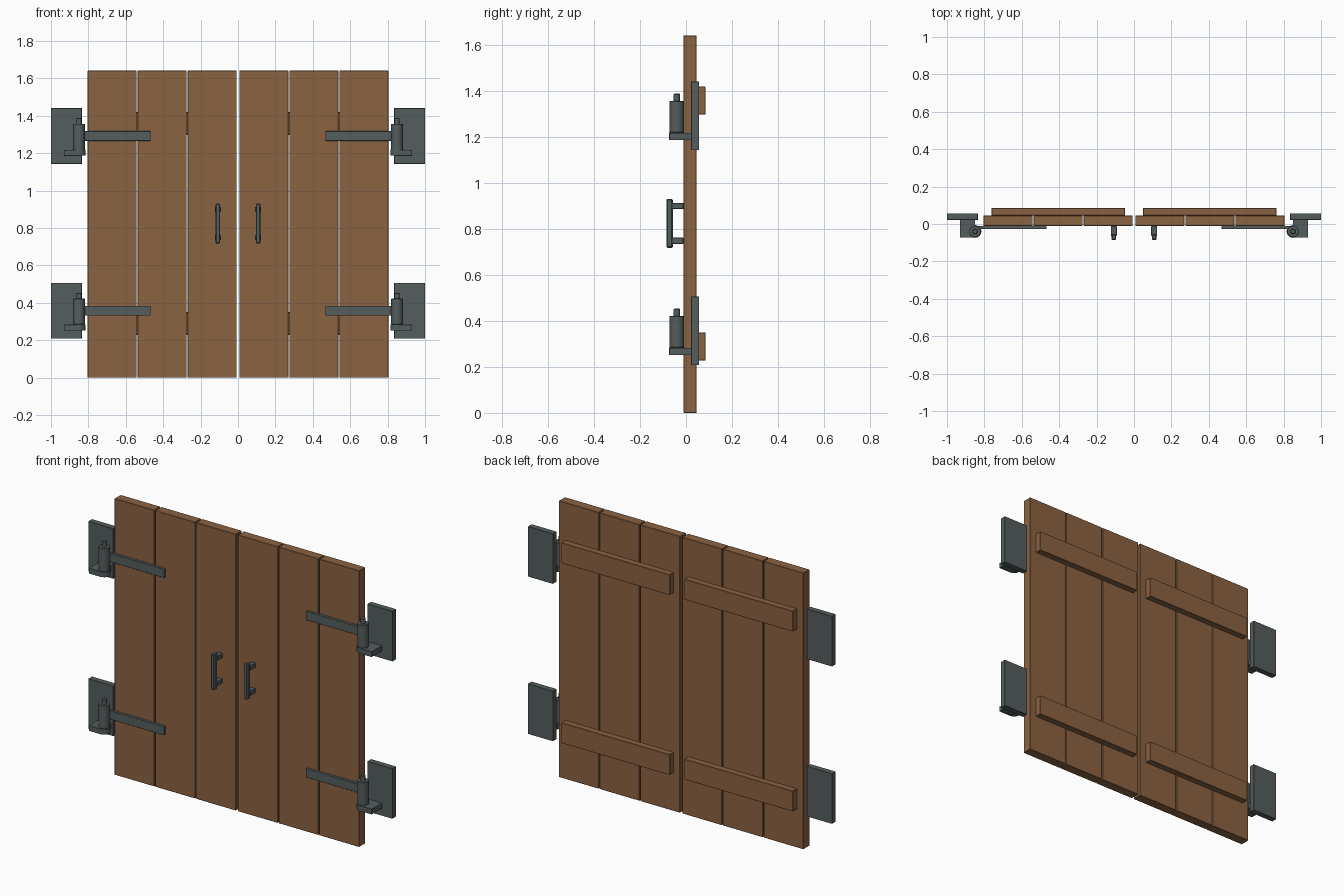
import bpy
from math import radians

if "Cube" in bpy.data.objects:
    bpy.data.objects.remove(bpy.data.objects["Cube"])


def material(name, rgb):
    m = bpy.data.materials.new(name)
    m.diffuse_color = (*rgb, 1)
    m.use_nodes = True
    m.node_tree.nodes["Principled BSDF"].inputs["Base Color"].default_value = m.diffuse_color
    return m


WOOD = material("wood", (0.26, 0.125, 0.055))
IRON = material("iron", (0.09, 0.11, 0.11))


def box(name, x, y, z, mat, bevel=0.0):
    """Box from (min, max) ranges on each axis."""
    lo, hi = zip(*(sorted(r) for r in (x, y, z)))
    bpy.ops.mesh.primitive_cube_add(size=1, location=[(a + b) / 2 for a, b in zip(lo, hi)])
    ob = bpy.context.object
    ob.name = name
    ob.scale = [b - a for a, b in zip(lo, hi)]
    bpy.ops.object.transform_apply(location=False, rotation=False, scale=True)
    ob.data.materials.append(mat)
    if bevel:
        mod = ob.modifiers.new("bevel", "BEVEL")
        mod.width = bevel
        mod.segments = 1
    return ob


def cylinder(name, x, y, z, radius, mat, bevel=0.0):
    bpy.ops.mesh.primitive_cylinder_add(vertices=24, radius=radius, depth=z[1] - z[0],
                                        location=(x, y, (z[0] + z[1]) / 2))
    ob = bpy.context.object
    ob.name = name
    ob.data.materials.append(mat)
    if bevel:
        mod = ob.modifiers.new("bevel", "BEVEL")
        mod.width = bevel
        mod.limit_method = 'ANGLE'
    bpy.ops.object.shade_smooth_by_angle(angle=radians(30))
    return ob


FRONT, BACK = -0.011, 0.046   # faces of the planks
PIN_X, PIN_Y = 0.85, -0.04    # hinge axis

for side, s in (("left", -1), ("right", 1)):
    # door planks
    for i in range(3):
        x0 = 0.007 + i * 0.2675
        box(f"{side}_plank_{i + 1}", (s * x0, s * (x0 + 0.262)), (FRONT, BACK), (0, 1.642), WOOD, 0.002)

    # back battens
    for level, z in (("lower", 0.228), ("upper", 1.297)):
        box(f"{side}_{level}_batten", (s * 0.048, s * 0.762), (BACK, 0.085), (z, z + 0.122), WOOD, 0.002)

    # hinges
    for level, z in (("lower", 0.0), ("upper", 0.935)):
        n = f"{side}_{level}_hinge"
        box(n + "_wall_plate", (s * 0.835, s), (0.022, 0.057), (z + 0.208, z + 0.506), IRON, 0.001)
        box(n + "_bracket", (s * PIN_X, s * 0.93), (-0.073, 0.024), (z + 0.251, z + 0.283), IRON, 0.001)
        cylinder(n + "_bracket_end", s * PIN_X, PIN_Y, (z + 0.253, z + 0.284), 0.034, IRON)
        cylinder(n + "_knuckle", s * PIN_X, PIN_Y, (z + 0.284, z + 0.422), 0.031, IRON, 0.002)
        cylinder(n + "_pin", s * PIN_X, PIN_Y, (z + 0.27, z + 0.453), 0.014, IRON, 0.003)
        box(n + "_strap", (s * 0.467, s * 0.842), (-0.028, FRONT), (z + 0.331, z + 0.383), IRON, 0.001)

    # pull handle
    h = s * 0.108
    box(f"{side}_handle_grip", (h - 0.013, h + 0.013), (-0.085, -0.057), (0.718, 0.931), IRON, 0.005)
    for level, z in (("lower", 0.735), ("upper", 0.886)):
        box(f"{side}_handle_{level}_post", (h - 0.016, h + 0.016), (-0.063, FRONT), (z, z + 0.027), IRON, 0.002)
